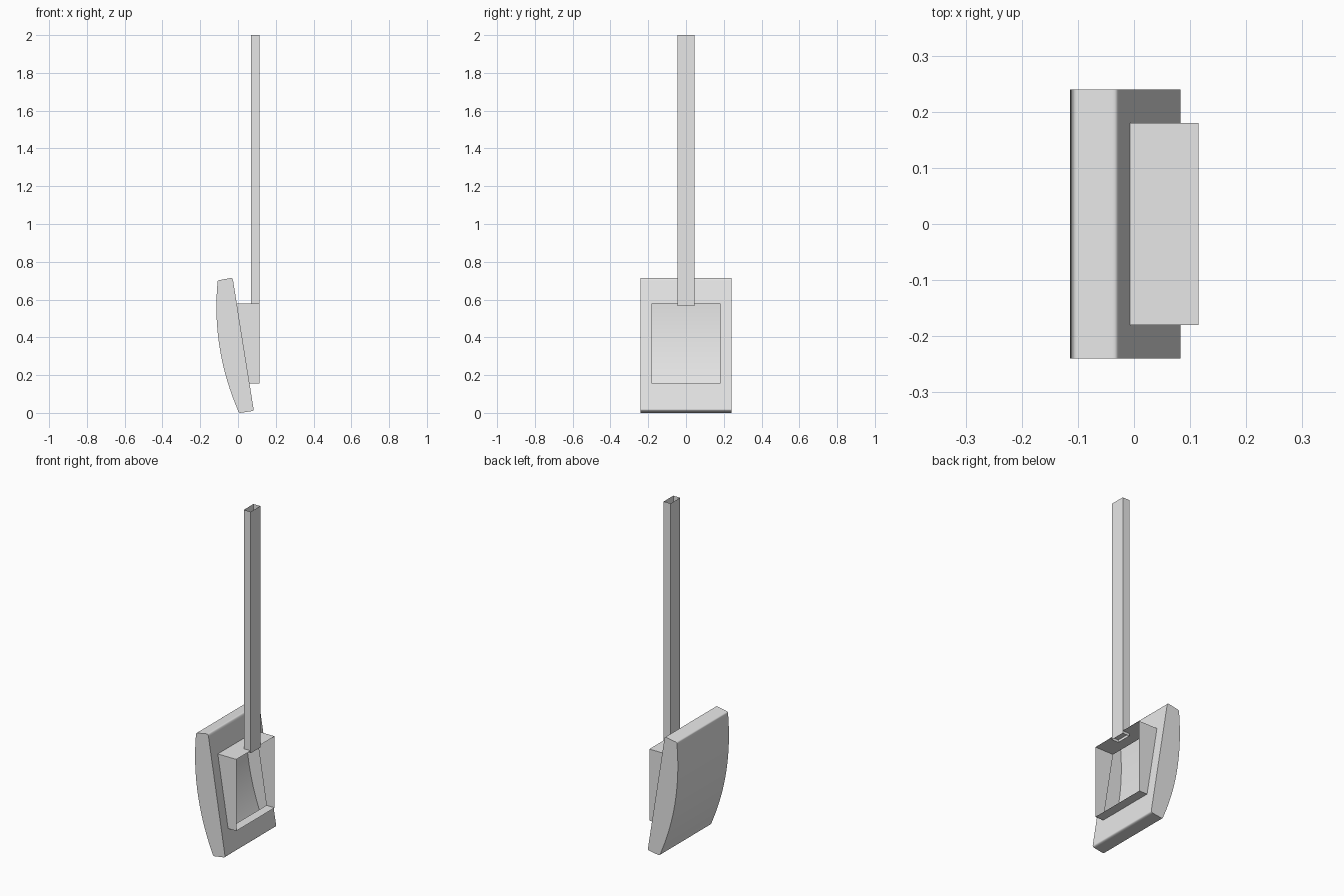
import bpy
import bmesh
from mathutils import Vector

cube = bpy.data.objects.get("Cube")
if cube:
    bpy.data.objects.remove(cube, do_unlink=True)

GREY = (0.8, 0.8, 0.8, 1.0)
grey = bpy.data.materials.new("light_grey")
grey.use_nodes = True
grey.diffuse_color = GREY
grey.node_tree.nodes["Principled BSDF"].inputs["Base Color"].default_value = GREY


def finish(bm, name):
    """Turn a bmesh into a named object with the shared colour."""
    bmesh.ops.recalc_face_normals(bm, faces=bm.faces)
    mesh = bpy.data.meshes.new(name)
    bm.to_mesh(mesh)
    bm.free()
    mesh.materials.append(grey)
    obj = bpy.data.objects.new(name, mesh)
    bpy.context.scene.collection.objects.link(obj)
    return obj


def rounded(a, corner, b, steps=5):
    """Points of a rounded corner running from a to b."""
    a, corner, b = Vector(a), Vector(corner), Vector(b)
    ts = [i / steps for i in range(steps + 1)]
    return [a * (1 - t) ** 2 + corner * 2 * t * (1 - t) + b * t * t for t in ts]


def bulge(a, b, height, steps=24):
    """Inner points of a shallow arc bulging to the left of a-b seen from the front."""
    a, b = Vector(a), Vector(b)
    d = (b - a).normalized()
    out = Vector((-d.y, d.x))
    ts = [i / steps for i in range(1, steps)]
    return [a.lerp(b, t) + out * height * 4 * t * (1 - t) for t in ts]


# Main sizes
PANEL_Y, BOX_Y, POST_Y = 0.24, 0.18, 0.045
BOX_LOW, BOX_HIGH, BOX_X = 0.155, 0.58, 0.115
back_low, back_high = Vector((0.0825, 0.02)), Vector((-0.026, 0.70))


def back_x(z):
    """Position of the slanted flat side of the panel at a height."""
    return back_low.lerp(back_high, (z - back_low.y) / (back_high.y - back_low.y)).x


# Curved hollow panel: profile from the flat side's foot round to its top
foot = rounded(back_low, (0.084, 0.011), (0.071, 0.009))
toe = rounded((0.012, 0), (0.002, -0.001), (-0.003, 0.02))
shoulder = rounded((-0.108, 0.695), (-0.107, 0.702), (-0.098, 0.703))
crown = rounded((-0.038, 0.714), (-0.028, 0.716), back_high)
profile = foot + toe + bulge(toe[-1], shoulder[0], 0.043) + shoulder + crown
flat_spans = {len(foot) - 1, len(profile) - len(crown) - 1}

bm = bmesh.new()
sides = [[bm.verts.new((p.x, y, p.y)) for p in profile] for y in (-PANEL_Y, PANEL_Y)]
for i in range(len(profile) - 1):
    face = bm.faces.new((sides[0][i], sides[0][i + 1], sides[1][i + 1], sides[1][i]))
    face.smooth = i not in flat_spans
for side in sides:
    bm.faces.new(side)
# Flat side, left open where the box meets it
outer = [sides[0][0], sides[1][0], sides[1][-1], sides[0][-1]]
hole = [bm.verts.new((back_x(z), y, z)) for y, z in
        ((-BOX_Y, BOX_LOW), (BOX_Y, BOX_LOW), (BOX_Y, BOX_HIGH), (-BOX_Y, BOX_HIGH))]
for i in range(4):
    j = (i + 1) % 4
    bm.faces.new((outer[i], outer[j], hole[j], hole[i]))
finish(bm, "curved_panel")


def open_tube(name, ring_a, ring_b):
    """Four thin walls joining two rectangles, open at both ends."""
    bm = bmesh.new()
    a = [bm.verts.new(p) for p in ring_a]
    b = [bm.verts.new(p) for p in ring_b]
    for i in range(4):
        j = (i + 1) % 4
        bm.faces.new((a[i], a[j], b[j], b[i]))
    return finish(bm, name)


# Wedge-shaped box frame, open towards the outside
corners = [(-BOX_Y, BOX_LOW), (BOX_Y, BOX_LOW), (BOX_Y, BOX_HIGH), (-BOX_Y, BOX_HIGH)]
open_tube("box_frame",
          [(back_x(z), y, z) for y, z in corners],
          [(BOX_X, y, z) for y, z in corners])

# Tall hollow post, dipping slightly into the box
section = [(0.07, -POST_Y), (BOX_X, -POST_Y), (BOX_X, POST_Y), (0.07, POST_Y)]
open_tube("post", [(x, y, 0.565) for x, y in section], [(x, y, 2.0) for x, y in section])
